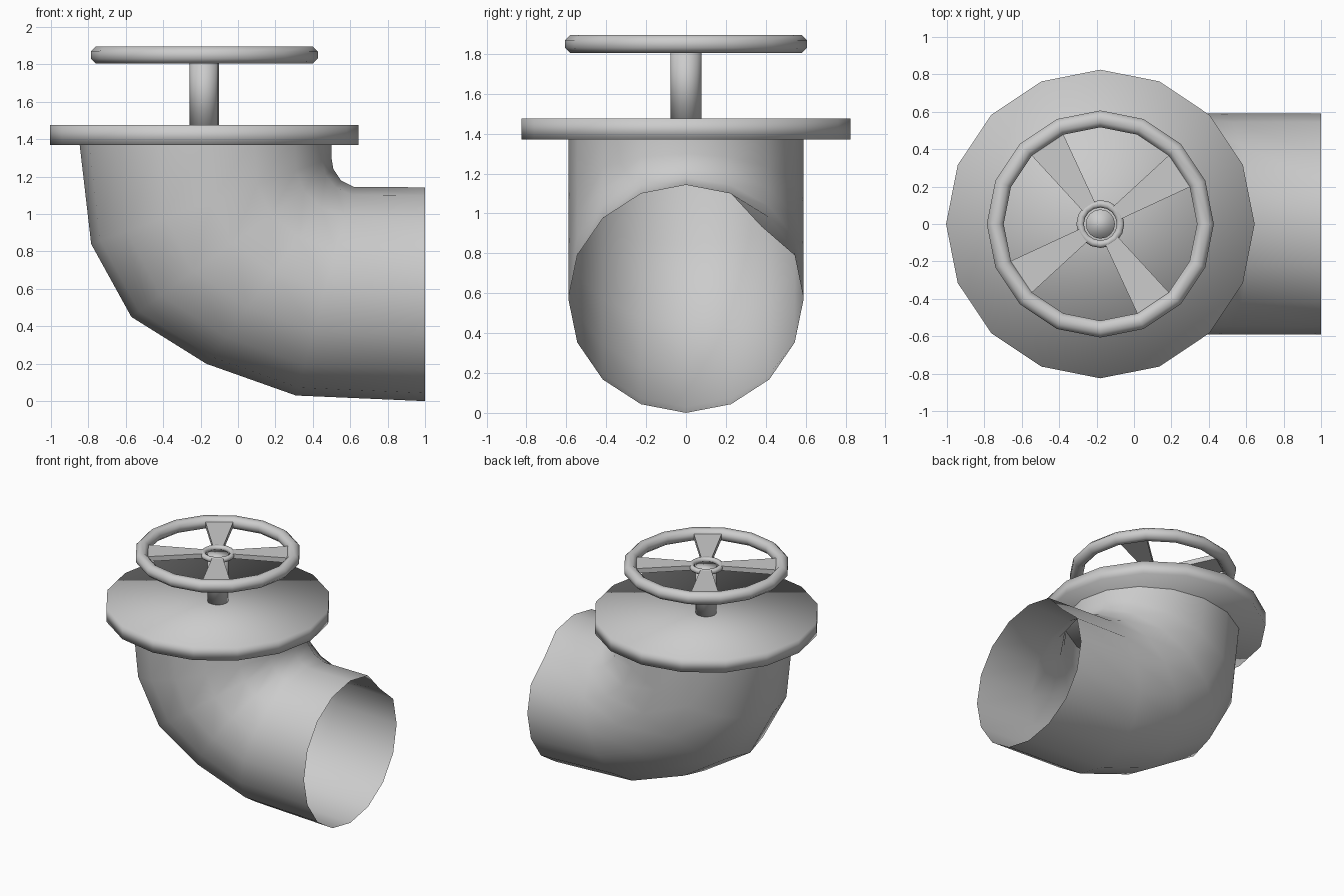
import bpy
import bmesh
from math import sin, cos, pi, radians
from mathutils import Vector

cube = bpy.data.objects.get("Cube")
if cube:
    bpy.data.objects.remove(cube)

AXIS_X = -0.18   # vertical axis shared by flange, stem and wheel
WHEEL_Z = 1.85
SIDES = 16

grey = bpy.data.materials.new("plain grey")
grey.use_nodes = True
COLOUR = (0.6, 0.6, 0.6, 1)
grey.diffuse_color = COLOUR
grey.node_tree.nodes["Principled BSDF"].inputs["Base Color"].default_value = COLOUR


def make_object(name, bm, smooth=True):
    bmesh.ops.recalc_face_normals(bm, faces=bm.faces)
    for f in bm.faces:
        f.smooth = smooth
    mesh = bpy.data.meshes.new(name)
    bm.to_mesh(mesh)
    bm.free()
    mesh.materials.append(grey)
    obj = bpy.data.objects.new(name, mesh)
    bpy.context.collection.objects.link(obj)
    return obj


def bridge(bm, a, b):
    n = len(a)
    for i in range(n):
        j = (i + 1) % n
        bm.faces.new((a[i], a[j], b[j], b[i]))


def cylinder(name, radius, z0, z1):
    bm = bmesh.new()
    rings = [[bm.verts.new((AXIS_X + radius * cos(2 * pi * i / SIDES),
                            radius * sin(2 * pi * i / SIDES), z))
              for i in range(SIDES)] for z in (z0, z1)]
    bridge(bm, *rings)
    for ring in rings:
        bm.faces.new(ring)
    return make_object(name, bm)


def torus(name, major, minor, segments, turn=0.0, sides=8):
    bm = bmesh.new()
    rings = []
    for i in range(segments):
        a = 2 * pi * i / segments + turn
        ring = []
        for k in range(sides):
            t = 2 * pi * (k + 0.5) / sides
            r = major + minor * cos(t) / cos(pi / sides)
            ring.append(bm.verts.new((AXIS_X + r * cos(a), r * sin(a),
                                      WHEEL_Z + minor * sin(t) / cos(pi / sides))))
        rings.append(ring)
    for i in range(segments):
        bridge(bm, rings[i], rings[(i + 1) % segments])
    return make_object(name, bm)


# Open elbow pipe: elliptical rings between outer and inner bend points (x, z)
outer = [(-0.85, 1.40), (-0.785, 0.84), (-0.57, 0.45), (-0.17, 0.20), (0.31, 0.03), (1, 0)]
inner = [(0.50, 1.40), (0.50, 1.30), (0.51, 1.24), (0.55, 1.18), (0.62, 1.145), (1, 1.143)]
bm = bmesh.new()
rings = []
for (ox, oz), (ix, iz) in zip(outer, inner):
    o, i = Vector((ox, 0, oz)), Vector((ix, 0, iz))
    centre, half = (o + i) / 2, (o - i) / 2
    rings.append([bm.verts.new(centre + half * cos(2 * pi * k / SIDES)
                               + Vector((0, 0.59 * sin(2 * pi * k / SIDES), 0)))
                  for k in range(SIDES)])
# Small dent in the mouth of the pipe
rings[-1][6].co += Vector((0, -0.04, -0.04))
for a, b in zip(rings, rings[1:]):
    bridge(bm, a, b)
make_object("elbow_pipe", bm)

# Flange and valve stem
cylinder("flange", 0.825, 1.37, 1.475)
cylinder("valve_stem", 0.078, 1.46, 1.85)

# Handwheel rim and hub
torus("wheel_rim", 0.562, 0.045, SIDES)
torus("wheel_hub", 0.108, 0.02, SIDES)

# Four spokes, flaring from hub to rim
for n in range(4):
    mid = radians(33.75 + 90 * n)
    bm = bmesh.new()
    ends = []
    for r, spread, h in ((0.115, radians(20), 0.018), (0.53, pi / SIDES, 0.02)):
        ends.append([bm.verts.new((AXIS_X + r * cos(mid + s * spread),
                                   r * sin(mid + s * spread), WHEEL_Z + t * h))
                     for s, t in ((-1, -1), (1, -1), (1, 1), (-1, 1))])
    bridge(bm, *ends)
    for end in ends:
        bm.faces.new(end)
    make_object("wheel_spoke_%d" % (n + 1), bm, smooth=False)
